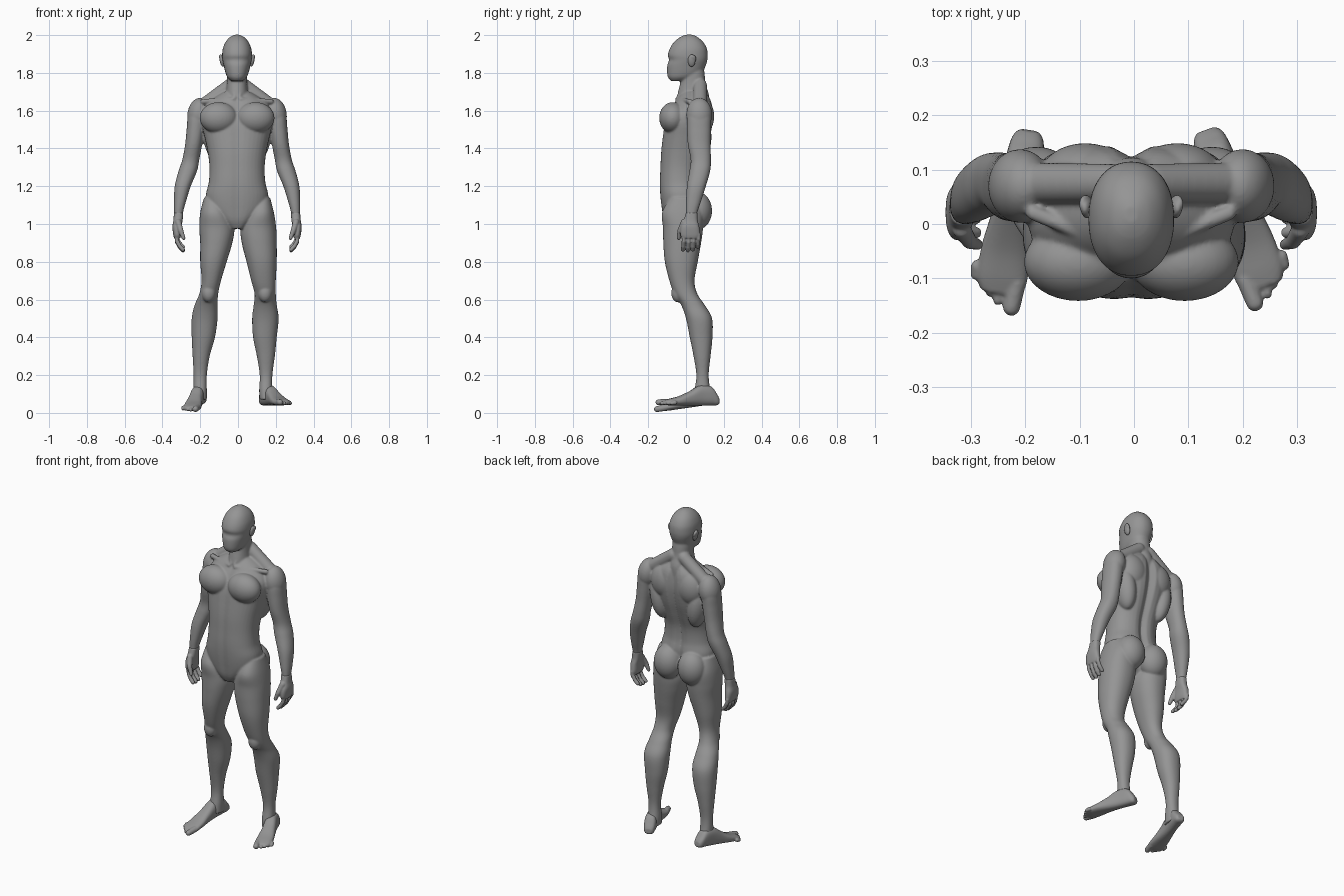
import bpy, bmesh
from math import sin, cos, pi, exp, copysign, radians
from mathutils import Vector, Matrix

if "Cube" in bpy.data.objects:
    bpy.data.objects.remove(bpy.data.objects["Cube"], do_unlink=True)

CENTRE = -0.005          # middle line of the figure
SIDES = {"left": 1, "right": -1}

clay = bpy.data.materials.new("clay_grey")
clay.use_nodes = True
clay.diffuse_color = (0.3, 0.3, 0.3, 1)
clay.node_tree.nodes["Principled BSDF"].inputs["Base Color"].default_value = (0.3, 0.3, 0.3, 1)


def smooth_rows(rows, steps):
    """Refine a list of sections with a Catmull-Rom curve."""
    pts = [Vector(r) for r in rows]
    pts = [pts[0]] + pts + [pts[-1]]
    out = []
    for a, b, c, d in zip(pts, pts[1:], pts[2:], pts[3:]):
        for i in range(steps):
            t = i / steps
            out.append(b + (c - a + (2 * a - 5 * b + 4 * c - d + (3 * (b - c) + d - a) * t) * t) * t * 0.5)
    return out + [pts[-1]]


def loft(bm, rows, axis="z", power=2.2, groove=0.0, matrix=Matrix(), sides=40, steps=6):
    """Closed tube through rows of (position, low, high, low, high)."""
    rings = []
    for pos, u0, u1, v0, v1 in smooth_rows(rows, steps):
        ring = []
        for k in range(sides):
            c, s = cos(2 * pi * k / sides), sin(2 * pi * k / sides)
            u = (u0 + u1) / 2 + (u1 - u0) / 2 * copysign(abs(c) ** (2 / power), c)
            v = (v0 + v1) / 2 + (v1 - v0) / 2 * copysign(abs(s) ** (2 / power), s)
            dent = groove * exp(-((u - CENTRE) / 0.024) ** 2)
            v += -dent * s if s > 0 else -0.25 * dent * s
            co = (u, v, pos) if axis == "z" else (u, pos, v)
            ring.append(bm.verts.new(matrix @ Vector(co)))
        rings.append(ring)
    faces = [bm.faces.new(rings[0]), bm.faces.new(rings[-1])]
    for r, q in zip(rings, rings[1:]):
        for k in range(sides):
            j = (k + 1) % sides
            faces.append(bm.faces.new((r[k], r[j], q[j], q[k])))
    bmesh.ops.recalc_face_normals(bm, faces=faces)


def muscle(bm, centre, radii, tilt=0.0):
    """Ellipsoid, tilted about the y axis."""
    m = Matrix.Translation(centre) @ Matrix.Rotation(tilt, 4, "Y") @ Matrix.Diagonal((*radii, 1))
    bmesh.ops.create_uvsphere(bm, u_segments=32, v_segments=20, radius=1, matrix=m)


def capsule(bm, start, end, r0, r1, matrix=Matrix()):
    """Rounded tapering bar between two points."""
    span = Vector(end) - Vector(start)
    turns = [pi / 2 * t for t in (.1, .3, .5, .75, 1)]
    profile = [(-r0 * cos(a), r0 * sin(a)) for a in turns]
    profile += [(span.length + r1 * cos(a), r1 * sin(a)) for a in reversed(turns)]
    place = matrix @ Matrix.Translation(start) @ span.to_track_quat("Z", "Y").to_matrix().to_4x4()
    loft(bm, [(z, -r, r, -r, r) for z, r in profile], power=2, matrix=place, sides=24, steps=1)


def finish(bm, name, voxel, rounds):
    """Fuse the overlapping forms into one smooth skin."""
    mesh = bpy.data.meshes.new(name)
    bm.to_mesh(mesh)
    bm.free()
    obj = bpy.data.objects.new(name, mesh)
    bpy.context.scene.collection.objects.link(obj)
    fuse = obj.modifiers.new("fuse", "REMESH")
    fuse.mode, fuse.voxel_size, fuse.use_smooth_shade = "VOXEL", voxel, True
    soft = obj.modifiers.new("soften", "SMOOTH")
    soft.factor, soft.iterations = 0.5, rounds
    bpy.context.view_layer.objects.active = obj
    for mod in ("fuse", "soften"):
        bpy.ops.object.modifier_apply(modifier=mod)
    obj.data.materials.clear()
    obj.data.materials.append(clay)
    obj.data.polygons.foreach_set("use_smooth", [True] * len(obj.data.polygons))


def even(rows):
    """Sections of (height, half width, front, back) about the middle line."""
    return [(z, CENTRE - h, CENTRE + h, f, b) for z, h, f, b in rows]


def mirrored(rows, s):
    """Sections moved to one side of the middle line."""
    return [(z, *sorted((CENTRE + s * a, CENTRE + s * b)), f, k) for z, a, b, f, k in rows]


body = bmesh.new()

# head and neck
loft(body, even([
    (1.757, .03, -.08, 0), (1.775, .05, -.095, .05), (1.8, .061, -.1, .085),
    (1.84, .071, -.099, .105), (1.868, .077, -.09, .113), (1.895, .079, -.096, .115),
    (1.93, .075, -.085, .11), (1.965, .06, -.062, .09), (1.99, .037, -.03, .06),
    (2.002, .012, 0, .035)]))
loft(body, even([
    (1.6, .07, -.05, .12), (1.68, .06, -.045, .122), (1.74, .054, -.032, .104),
    (1.8, .054, -.02, .098), (1.85, .05, 0, .09)]))

# torso with spine and breastbone grooves
loft(body, even([
    (.975, .035, -.1, 0), (1.02, .09, -.12, .05), (1.08, .15, -.13, .075),
    (1.15, .165, -.138, .085), (1.22, .15, -.141, .075), (1.3, .146, -.138, .08),
    (1.38, .155, -.134, .105), (1.46, .172, -.125, .13), (1.54, .19, -.112, .145),
    (1.6, .185, -.088, .145), (1.655, .14, -.055, .135), (1.7, .07, -.02, .11)]),
    power=2.3, groove=.024)

# paired muscles
for s in SIDES.values():
    def at(x, y, z):
        return Vector((CENTRE + s * x, y, z))
    muscle(body, at(.098, -.07, 1.562), (.1, .072, .083))              # chest
    muscle(body, at(.085, .085, 1.57), (.085, .064, .1))               # shoulder blade
    muscle(body, at(.125, .065, 1.46), (.055, .07, .13), s * .15)      # side of back
    muscle(body, at(.205, .07, 1.58), (.058, .068, .088), -s * .15)    # shoulder cap
    muscle(body, at(.08, .06, 1.07), (.083, .078, .1))                 # buttock
    capsule(body, at(.035, .075, 1.735), at(.18, .075, 1.625), .036, .038)   # neck slope
    capsule(body, at(.02, -.046, 1.66), at(.18, .02, 1.648), .012, .014)     # collar bone
    capsule(body, at(.043, .03, 1.81), at(.012, -.042, 1.67), .013, .01)     # neck cord

# arms
arm = [
    (1.02, .288, .33, 0, .055), (1.06, .286, .333, 0, .06), (1.12, .27, .334, 0, .08),
    (1.2, .245, .33, .005, .105), (1.28, .212, .31, .018, .128), (1.34, .2, .29, .025, .132),
    (1.42, .185, .275, .01, .13), (1.5, .172, .267, .005, .132), (1.58, .165, .258, .008, .132),
    (1.64, .18, .225, .035, .11)]
for s in SIDES.values():
    loft(body, mirrored(arm, s))

# legs: shared depths, separate widths for the relaxed stance
depth = [
    (1.14, -.085, .05), (1.06, -.127, .09), (.98, -.122, .09), (.9, -.12, .08),
    (.8, -.112, .062), (.7, -.088, .045), (.63, -.062, .06), (.57, -.025, .1),
    (.5, 0, .138), (.4, .02, .14), (.3, .04, .13), (.2, .055, .12),
    (.12, .045, .13), (.07, .04, .15)]
width = {
    "left": [(.08, .17), (.05, .19), (.015, .202), (.02, .205), (.045, .205), (.07, .2), (.088, .2),
             (.083, .205), (.075, .215), (.08, .205), (.1, .195), (.115, .182), (.112, .182), (.115, .18)],
    "right": [(-.18, -.09), (-.2, -.05), (-.205, -.02), (-.2, -.03), (-.2, -.06), (-.193, -.09), (-.205, -.105),
              (-.23, -.108), (-.245, -.108), (-.245, -.122), (-.24, -.15), (-.235, -.165),
              (-.235, -.165), (-.232, -.165)]}
for spans in width.values():
    loft(body, [(z, a, b, f, k) for (z, f, k), (a, b) in zip(depth, spans)])
    knee = sum(spans[6]) / 2
    muscle(body, (knee, -.042, .635), (.037, .036, .05))               # knee cap
finish(body, "body", .0052, 6)

# ears
for side, s in SIDES.items():
    ear = bmesh.new()
    muscle(ear, (CENTRE + s * .08, .03, 1.865), (.012, .02, .034), s * .2)
    muscle(ear, (CENTRE + s * .084, .036, 1.875), (.009, .018, .022), s * .4)
    finish(ear, side + "_ear", .003, 3)

# hands with curled fingers and a forward thumb
palm = [
    (.925, .3, .333, -.022, .066), (.945, .296, .338, -.03, .074), (.985, .294, .342, -.027, .07),
    (1.02, .288, .337, -.012, .062), (1.06, .285, .334, -.001, .061)]
for side, s in SIDES.items():
    hand = bmesh.new()
    loft(hand, mirrored(palm, s), power=2.6)
    for i, drop in enumerate((.004, 0, .004, .018)):
        y = -.012 + i * .026
        points = [(.32, y, .945), (.318, y, .905 + drop), (.303, y - .002, .878 + drop), (.286, y - .004, .86 + drop)]
        points = [Vector((CENTRE + s * x, v, z)) for x, v, z in points]
        for p, q in zip(points, points[1:]):
            capsule(hand, p, q, .0112, .0105)
    joints = [(.312, -.01, 1.01), (.298, -.032, .965), (.283, -.038, .925)]
    joints = [Vector((CENTRE + s * x, v, z)) for x, v, z in joints]
    capsule(hand, joints[0], joints[1], .017, .014)
    capsule(hand, joints[1], joints[2], .014, .01)
    finish(hand, side + "_hand", .0035, 3)

# feet: one shape, turned outward and pitched to suit each leg
sole = [
    (-.262, -.036, .036, .004, .026), (-.235, -.044, .048, 0, .034), (-.18, -.041, .05, 0, .048),
    (-.12, -.034, .043, 0, .074), (-.06, -.032, .037, 0, .105), (0, -.034, .034, 0, .1),
    (.032, -.029, .029, 0, .06), (.046, -.018, .018, .008, .036)]
stance = {"left": ((.148, .13, .04), 20, 0), "right": ((-.2, .13, .044), -10, 8)}
for side, (ankle, turn, pitch) in stance.items():
    place = (Matrix.Translation(ankle) @ Matrix.Rotation(radians(turn), 4, "Z")
             @ Matrix.Rotation(radians(pitch), 4, "X") @ Matrix.Diagonal((SIDES[side], 1, 1, 1)))
    foot = bmesh.new()
    loft(foot, sole, axis="y", power=2.6, matrix=place)
    capsule(foot, (-.026, -.235, .017), (-.024, -.284, .016), .017, .016, place)
    for i in range(4):
        x = .003 + i * .016
        capsule(foot, (x, -.22, .014), (x, -.276 + i * .013, .011), .012, .0095, place)
    finish(foot, side + "_foot", .004, 3)
